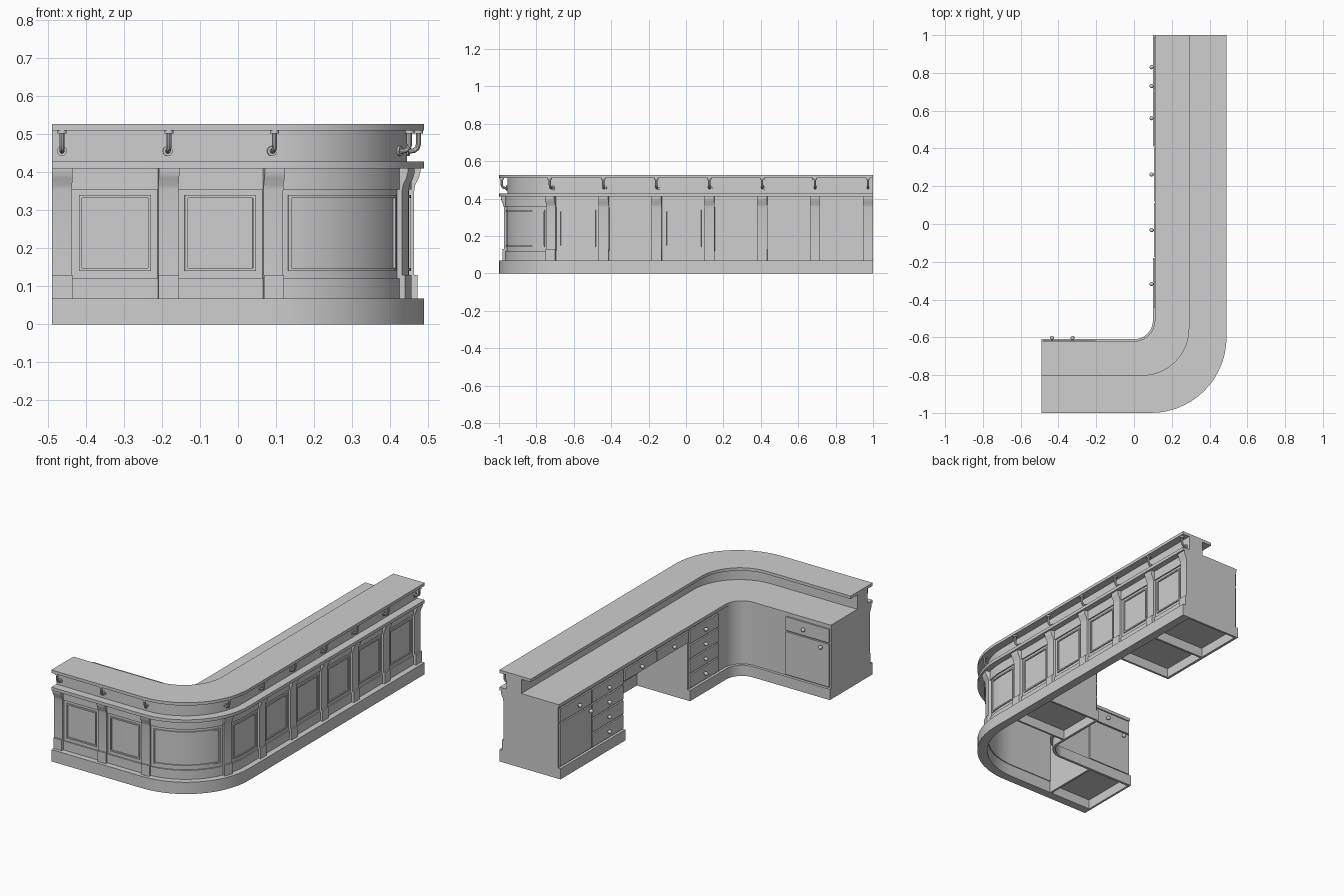
import bpy, bmesh, math
from mathutils import Vector

if "Cube" in bpy.data.objects:
    bpy.data.objects.remove(bpy.data.objects["Cube"])

grey = bpy.data.materials.new("plain_grey")
grey.use_nodes = True
COLOUR = (0.62, 0.62, 0.62, 1)
grey.diffuse_color = COLOUR
grey.node_tree.nodes["Principled BSDF"].inputs["Base Color"].default_value = COLOUR

HALF_X, HALF_Y = 0.49, 1.0
FRONT, RIGHT, RADIUS = 0.58, 1.6, 0.40        # lengths along the outer edge
ARC = RADIUS * math.pi / 2
TOTAL = FRONT + ARC + RIGHT
STEPS = 14
made = []


def at(t, o, z=0.0):
    """Point a distance t along the counter and o inward from its outer edge."""
    r = RADIUS - 0.77 * o
    cx, cy = HALF_X - o - r, -HALF_Y + o + r
    if t <= FRONT:
        return Vector((-HALF_X + (cx + HALF_X) * t / FRONT, -HALF_Y + o, z))
    if t >= FRONT + ARC:
        return Vector((HALF_X - o, cy + (HALF_Y - cy) * (t - FRONT - ARC) / RIGHT, z))
    a = (t - FRONT) / RADIUS
    return Vector((cx + r * math.sin(a), cy - r * math.cos(a), z))


def finish(name, bm):
    bmesh.ops.recalc_face_normals(bm, faces=bm.faces)
    me = bpy.data.meshes.new(name)
    bm.to_mesh(me)
    bm.free()
    me.materials.append(grey)
    ob = bpy.data.objects.new(name, me)
    bpy.context.collection.objects.link(ob)
    made.append(ob)
    return ob


def sweep(name, profile, t0=0.0, t1=TOTAL):
    """Carry a closed (inset, height) profile along the counter."""
    bends = [FRONT + ARC * i / STEPS for i in range(STEPS + 1)]
    ts = [t0] + [t for t in bends if t0 + 1e-4 < t < t1 - 1e-4] + [t1]
    bm = bmesh.new()
    rings = [[bm.verts.new(at(t, o, z)) for o, z in profile] for t in ts]
    n = len(profile)
    for a, b in zip(rings, rings[1:]):
        for i in range(n):
            j = (i + 1) % n
            bm.faces.new((a[i], a[j], b[j], b[i]))
    bm.faces.new(rings[0])
    bm.faces.new(rings[-1][::-1])
    return finish(name, bm)


def band(name, o0, o1, z0, z1, t0=0.0, t1=TOTAL):
    return sweep(name, [(o0, z0), (o0, z1), (o1, z1), (o1, z0)], t0, t1)


def box(name, x, y, z):
    bm = bmesh.new()
    bmesh.ops.create_cube(bm, size=1)
    for v in bm.verts:
        v.co = [lo + (c + 0.5) * (hi - lo) for c, (lo, hi) in zip(v.co, (x, y, z))]
    return finish(name, bm)


def turned(name, centre, axis, radius, depth):
    bm = bmesh.new()
    bmesh.ops.create_cone(bm, cap_ends=True, segments=16, radius1=radius,
                          radius2=radius, depth=depth)
    ob = finish(name, bm)
    ob.location = centre
    ob.rotation_euler = axis.to_track_quat('Z', 'Y').to_euler()


# Continuous shells: plinth, panelled wall, rails, worktop, upper wall, top
band("outer_plinth", 0.0, 0.05, 0, 0.068)
band("panel_wall", 0.040, 0.055, 0.068, 0.41)
band("lower_rail", 0.033, 0.040, 0.068, 0.12)
band("upper_rail", 0.033, 0.040, 0.355, 0.41)
band("worktop", 0.0, 0.38, 0.41, 0.428)
band("upper_wall", 0.045, 0.14, 0.428, 0.51)
band("counter_top", 0.0, 0.20, 0.51, 0.527)

# Posts with feet and flared corbels
HALF_POST = 0.027
posts = [HALF_POST, 0.31, 0.59, FRONT + ARC - RADIUS * math.asin(0.135 / RADIUS)]
posts += [FRONT + ARC + 0.155 + 0.2835 * k for k in range(6)]
posts[-1] = TOTAL - HALF_POST
POST = [(0.05, 0.068), (0.018, 0.068), (0.018, 0.13), (0.026, 0.13), (0.026, 0.352),
        (0.023, 0.368), (0.014, 0.385), (0.010, 0.40), (0.010, 0.41), (0.05, 0.41)]
for t in posts:
    sweep("post", POST, t - HALF_POST, t + HALF_POST)

# Raised moulding frames between the posts
for a, b in zip(posts, posts[1:]):
    t0, t1, w = a + HALF_POST + 0.018, b - HALF_POST - 0.018, 0.008
    band("panel_moulding_bottom", 0.034, 0.041, 0.14, 0.14 + w, t0, t1)
    band("panel_moulding_top", 0.034, 0.041, 0.34 - w, 0.34, t0, t1)
    band("panel_moulding_side", 0.034, 0.041, 0.14, 0.34, t0, t0 + w)
    band("panel_moulding_side", 0.034, 0.041, 0.14, 0.34, t1 - w, t1)

# Bent hooks under the top
HOOK = [(0.015, 0.51), (0.015, 0.474), (0.018, 0.464), (0.025, 0.458), (0.034, 0.456),
        (0.046, 0.456)]
for t in posts:
    curve = bpy.data.curves.new("hook", 'CURVE')
    curve.dimensions = '3D'
    curve.bevel_depth, curve.bevel_resolution = 0.0065, 3
    curve.use_fill_caps = True
    line = curve.splines.new('POLY')
    line.points.add(len(HOOK) - 1)
    for p, (o, z) in zip(line.points, HOOK):
        p.co = (*at(t, o, z), 1)
    curve.materials.append(grey)
    ob = bpy.data.objects.new("hook", curve)
    bpy.context.collection.objects.link(ob)
    bpy.ops.object.select_all(action='DESELECT')
    bpy.context.view_layer.objects.active = ob
    ob.select_set(True)
    bpy.ops.object.convert(target='MESH')
    made.append(bpy.context.view_layer.objects.active)
    turned("hook_top_flange", at(t, 0.015, 0.506), Vector((0, 0, 1)), 0.012, 0.008)
    turned("hook_wall_flange", at(t, 0.042, 0.456), at(t, 0) - at(t, 0.1), 0.013, 0.006)


# Inner side: s runs along the wing, o is the inset from the outer edge
def inner(name, wing, o, s, z):
    if wing == "long":
        return box(name, (HALF_X - o[1], HALF_X - o[0]), s, z)
    return box(name, s, (o[0] - HALF_Y, o[1] - HALF_Y), z)


def cabinet(name, wing, s):
    e = 0.012
    inner(name, wing, (0.05, 0.375), s, (0.055, 0.41))
    inner(name + "_plinth", wing, (0.375, 0.39), s, (0, 0.062))
    for lo in (s[0], s[1] - e):
        inner(name + "_plinth_side", wing, (0.05, 0.375), (lo, lo + e), (0, 0.062))


def front(name, wing, s, z, knob=None):
    """Drawer or door front with a round knob."""
    g = 0.004
    inner(name, wing, (0.375, 0.384), (s[0] + g, s[1] - g), (z[0] + g, z[1] - g))
    ks, kz = knob or (sum(s) / 2, sum(z) / 2)
    out = Vector((-1, 0, 0)) if wing == "long" else Vector((0, 1, 0))

    def spot(o):
        return Vector((HALF_X - o, ks, kz) if wing == "long" else (ks, o - HALF_Y, kz))
    turned("knob_stem", spot(0.389), out, 0.005, 0.012)
    bm = bmesh.new()
    bmesh.ops.create_uvsphere(bm, u_segments=16, v_segments=10, radius=0.011)
    ob = finish("knob", bm)
    ob.location = spot(0.397)


LOW, SPLIT, HIGH = 0.066, 0.32, 0.406
cabinet("end_cabinet", "long", (0.41, 1.0))
cabinet("drawer_cabinet", "long", (-0.47, -0.18))
cabinet("wing_cabinet", "wing", (-0.49, -0.2))
inner("end_cabinet_divider", "long", (0.05, 0.375), (0.70, 0.712), (0, 0.06))

# Doors with a drawer above
front("end_drawer", "long", (0.705, 0.995), (SPLIT, HIGH), (0.83, 0.363))
front("end_door", "long", (0.705, 0.995), (LOW, SPLIT), (0.73, 0.292))
front("wing_drawer", "wing", (-0.485, -0.2), (SPLIT, HIGH), (-0.325, 0.363))
front("wing_door", "wing", (-0.485, -0.2), (LOW, SPLIT), (-0.435, 0.292))

# Two stacks of four drawers
rise = (HIGH - LOW) / 4
for s in ((0.415, 0.705), (-0.45, -0.185)):
    for k in range(4):
        front("stack_drawer", "long", s, (LOW + k * rise, LOW + (k + 1) * rise))

# Drawers over the knee space
inner("knee_drawer_case", "long", (0.09, 0.375), (-0.18, 0.41), (0.335, 0.41))
for s in ((-0.18, 0.115), (0.115, 0.41)):
    front("knee_drawer", "long", s, (0.335, HIGH))

# Curved inner corner
band("corner_back", 0.362, 0.375, 0.055, 0.41, 0.34, FRONT + ARC + 0.05)
band("corner_plinth", 0.375, 0.39, 0, 0.062, 0.34, FRONT + ARC + 0.05)

# Smooth the bends, keep the edges sharp
bpy.ops.object.select_all(action='DESELECT')
for ob in made:
    ob.select_set(True)
bpy.context.view_layer.objects.active = made[0]
bpy.ops.object.shade_smooth_by_angle(angle=math.radians(30))
